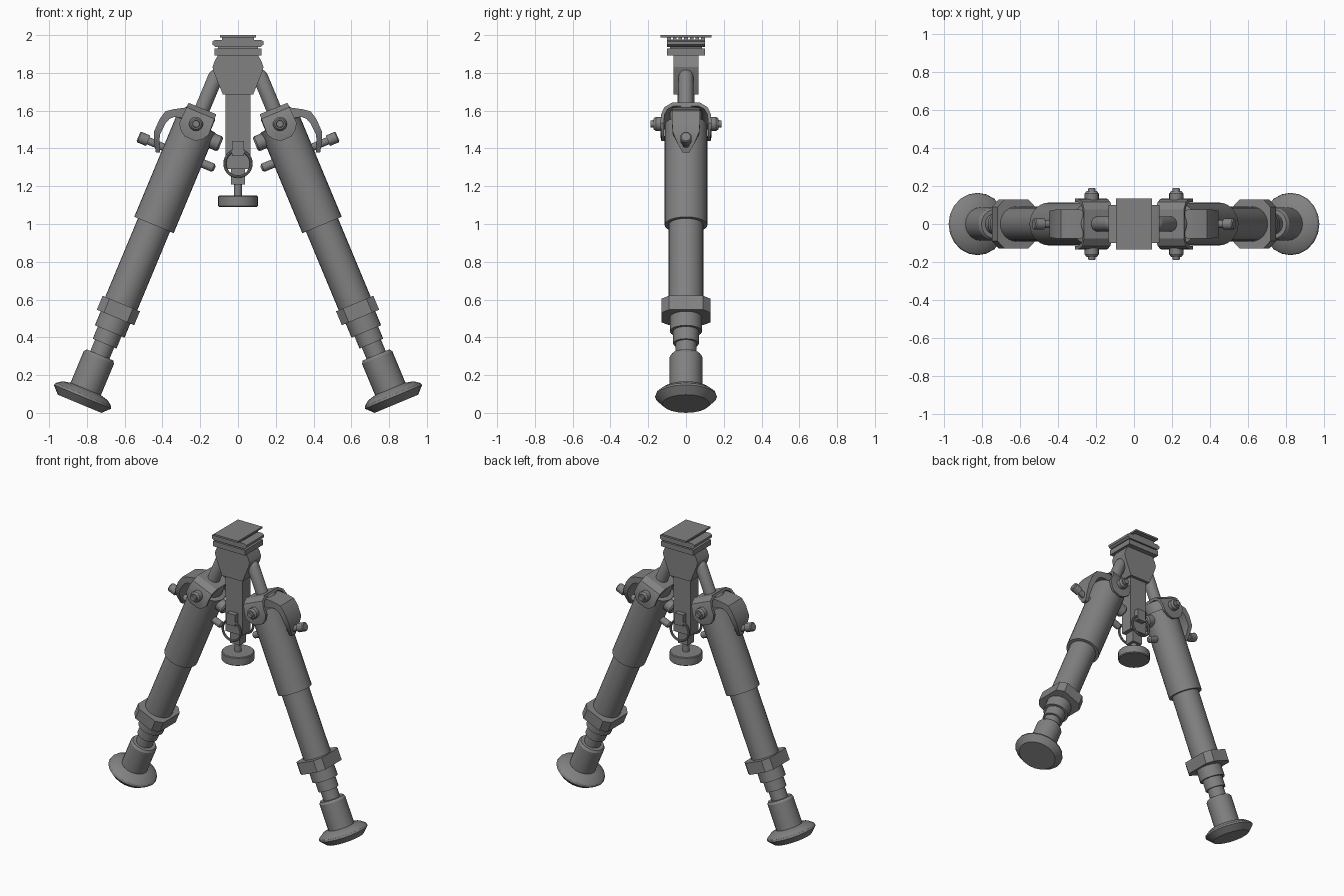
import bpy, bmesh, math
from mathutils import Matrix, Vector

cube = bpy.data.objects.get("Cube")
if cube:
    bpy.data.objects.remove(cube)

grey = bpy.data.materials.new("gunmetal_grey")
grey.use_nodes = True
grey.diffuse_color = (0.22, 0.22, 0.22, 1)
grey.node_tree.nodes["Principled BSDF"].inputs["Base Color"].default_value = (0.22, 0.22, 0.22, 1)

IDENT = Matrix.Identity(4)


def finish(name, bm, matrix):
    """Orient, shade by edge angle and link a finished mesh."""
    bm.transform(matrix)
    bmesh.ops.recalc_face_normals(bm, faces=bm.faces)
    for f in bm.faces:
        f.smooth = True
    for e in bm.edges:
        e.smooth = e.calc_face_angle(0) < math.radians(32)
    mesh = bpy.data.meshes.new(name)
    bm.to_mesh(mesh)
    bm.free()
    mesh.materials.append(grey)
    bpy.context.collection.objects.link(bpy.data.objects.new(name, mesh))


def loft(name, rings, matrix=IDENT):
    """Skin a row of equal-length point rings and cap both ends."""
    bm = bmesh.new()
    rows = [[bm.verts.new(p) for p in ring] for ring in rings]
    n = len(rows[0])
    for a, b in zip(rows, rows[1:]):
        for i in range(n):
            j = (i + 1) % n
            bm.faces.new((a[i], a[j], b[j], b[i]))
    bm.faces.new(rows[0])
    bm.faces.new(rows[-1])
    finish(name, bm, matrix)


def place(axis, a, b, h):
    return {"x": (h, a, b), "y": (a, h, b), "z": (a, b, h)}[axis]


def lathe(name, profile, axis="z", centre=(0, 0, 0), matrix=IDENT, n=28):
    """Turned part from (radius, height) pairs along an axis."""
    turn = [i * math.tau / n for i in range(n)]
    rings = [[Vector(centre) + Vector(place(axis, r * math.cos(t), r * math.sin(t), h))
              for t in turn] for r, h in profile]
    loft(name, rings, matrix)


def prism(name, points, lo, hi, axis, matrix=IDENT):
    loft(name, [[place(axis, a, b, h) for a, b in points] for h in (lo, hi)], matrix)


def box(name, x, y, z0, z1, centre=(0, 0)):
    cx, cy = centre
    prism(name, [(cx - x, cy - y), (cx + x, cy - y), (cx + x, cy + y), (cx - x, cy + y)], z0, z1, "z")


def strip(name, stations, across, matrix):
    """Bent plate: each station is outer point, inner point, half width."""
    rings = []
    for (a, b), (c, d), w in stations:
        corners = [(a, b, -w), (a, b, w), (c, d, w), (c, d, -w)]
        rings.append([(p, s, q) if across == "y" else (s, p, q) for p, q, s in corners])
    loft(name, rings, matrix)


def ring(name, centre, major, minor, n=28, m=8):
    """Upright pull ring facing front."""
    bm = bmesh.new()
    rows = []
    for i in range(n):
        t = i * math.tau / n
        out = Vector((math.cos(t), 0, math.sin(t)))
        rows.append([bm.verts.new(Vector(centre) + out * (major + minor * math.cos(k * math.tau / m))
                                  + Vector((0, minor * math.sin(k * math.tau / m), 0))) for k in range(m)])
    for i in range(n):
        a, b = rows[i], rows[(i + 1) % n]
        for k in range(m):
            j = (k + 1) % m
            bm.faces.new((a[k], a[j], b[j], b[k]))
    finish(name, bm, IDENT)


# Top mount: plate, teeth, jaws
box("mount_plate", 0.095, 0.135, 1.988, 2.0)
for i in range(7):
    box("mount_tooth", 0.085, 0.01, 1.974, 1.99, (0, -0.09 + i * 0.03))
box("mount_block", 0.085, 0.1, 1.94, 1.976)
jaw = [(-0.135, 1.95), (-0.12, 1.938), (0.12, 1.938), (0.135, 1.95),
       (0.135, 1.967), (0.12, 1.975), (-0.12, 1.975), (-0.135, 1.967)]
prism("upper_jaw", jaw, -0.1, 0.1, "y")
box("mount_neck", 0.105, 0.085, 1.9, 1.945)
box("lower_jaw", 0.125, 0.1, 1.893, 1.93)

# Central bracket and stem
half = [(0.08, 1.685), (0.127, 1.8), (0.135, 1.83), (0.125, 1.86), (0.097, 1.91)]
prism("bracket", half + [(-x, z) for x, z in reversed(half)], -0.065, 0.065, "y")
box("stem", 0.066, 0.045, 1.29, 1.7)
box("stem_tip", 0.038, 0.035, 1.21, 1.3)
lathe("screw", [(0.021, 1.14), (0.021, 1.22)])
lathe("thumb_wheel", [(0.1, 1.09), (0.105, 1.095), (0.105, 1.145), (0.1, 1.15)])
for s in (-1, 1):
    box("ring_tab", 0.032, 0.02, 1.36, 1.44, (0, s * 0.06))
    ring("pull_ring", (0, s * 0.07, 1.32), 0.07, 0.008)

# Legs, each built along its own axis and mirrored
tilt = Matrix.Translation((0.222, 0, 1.53)) @ Matrix.Rotation(math.radians(-22.6), 4, "Y")
for side, s in (("left", 1), ("right", -1)):
    m = Matrix.Scale(s, 4, (1, 0, 0)) @ tilt

    def turned(part, profile, axis="z", centre=(0, 0, 0), n=28):
        lathe(f"{side}_{part}", profile, axis, centre, m, n)

    turned("pivot_rod", [(0.04, -0.02), (0.04, 0.27), (0.034, 0.29), (0.02, 0.306), (0.005, 0.312)])
    turned("outer_tube", [(0.08, 0.07), (0.085, 0.06), (0.085, 0), (0.113, -0.005),
                          (0.113, -0.58), (0.09, -0.58)])
    turned("inner_tube", [(0.092, -0.56), (0.092, -1.04)])
    octagon = [(0.107, 0.09), (0.067, 0.13), (-0.067, 0.13), (-0.107, 0.09),
               (-0.107, -0.09), (-0.067, -0.13), (0.067, -0.13), (0.107, -0.09)]
    prism(f"{side}_collar", octagon, -1.11, -1.03, "z", m)
    turned("stepped_shank", [(0.085, -1.1), (0.085, -1.19), (0.068, -1.19), (0.068, -1.26),
                             (0.055, -1.26), (0.055, -1.34)])
    turned("foot", [(0.077, -1.325), (0.087, -1.34), (0.087, -1.52), (0.13, -1.53),
                    (0.16, -1.553), (0.164, -1.565), (0.125, -1.605)], n=20)

    # Strap arched over the tube top
    arch = [((0.13, -0.085), (0.115, -0.085), 0.03), ((0.133, -0.065), (0.117, -0.065), 0.06),
            ((0.135, -0.03), (0.117, -0.03), 0.084), ((0.132, 0.02), (0.114, 0.02), 0.082),
            ((0.115, 0.062), (0.097, 0.052), 0.08), ((0.075, 0.088), (0.066, 0.07), 0.08)]
    arch += [((-a, b), (-c, d), w) for (a, b), (c, d), w in reversed(arch)]
    strip(f"{side}_strap", arch, "x", m)
    for t in (-1, 1):
        turned("strap_bolt", [(0.037, t * 0.12), (0.037, t * 0.16), (0.028, t * 0.173),
                              (0.02, t * 0.173), (0.018, t * 0.188)], "y", n=16)

    # Curved release lever
    lever = [((0.05, 0.066), (0.05, 0.0), 0.07), ((0.085, 0.058), (0.085, 0.0), 0.075),
             ((0.14, 0.026), (0.12, -0.01), 0.075), ((0.175, 0.0), (0.14, -0.03), 0.075),
             ((0.188, -0.05), (0.15, -0.06), 0.075), ((0.19, -0.125), (0.155, -0.125), 0.07),
             ((0.165, -0.18), (0.14, -0.17), 0.045), ((0.138, -0.222), (0.117, -0.212), 0.018)]
    strip(f"{side}_lever", lever, "y", m)

    # Cross pin with knob, and inner button
    turned("cross_pin", [(0.012, -0.182), (0.023, -0.172), (0.023, 0.1), (0.02, 0.1), (0.02, 0.2),
                         (0.03, 0.2), (0.03, 0.25), (0.024, 0.256)], "x", (0, 0, -0.18), 16)
    turned("inner_button", [(0.034, -0.162), (0.042, -0.152), (0.042, -0.1)], "x", (0, 0, -0.05), 16)
